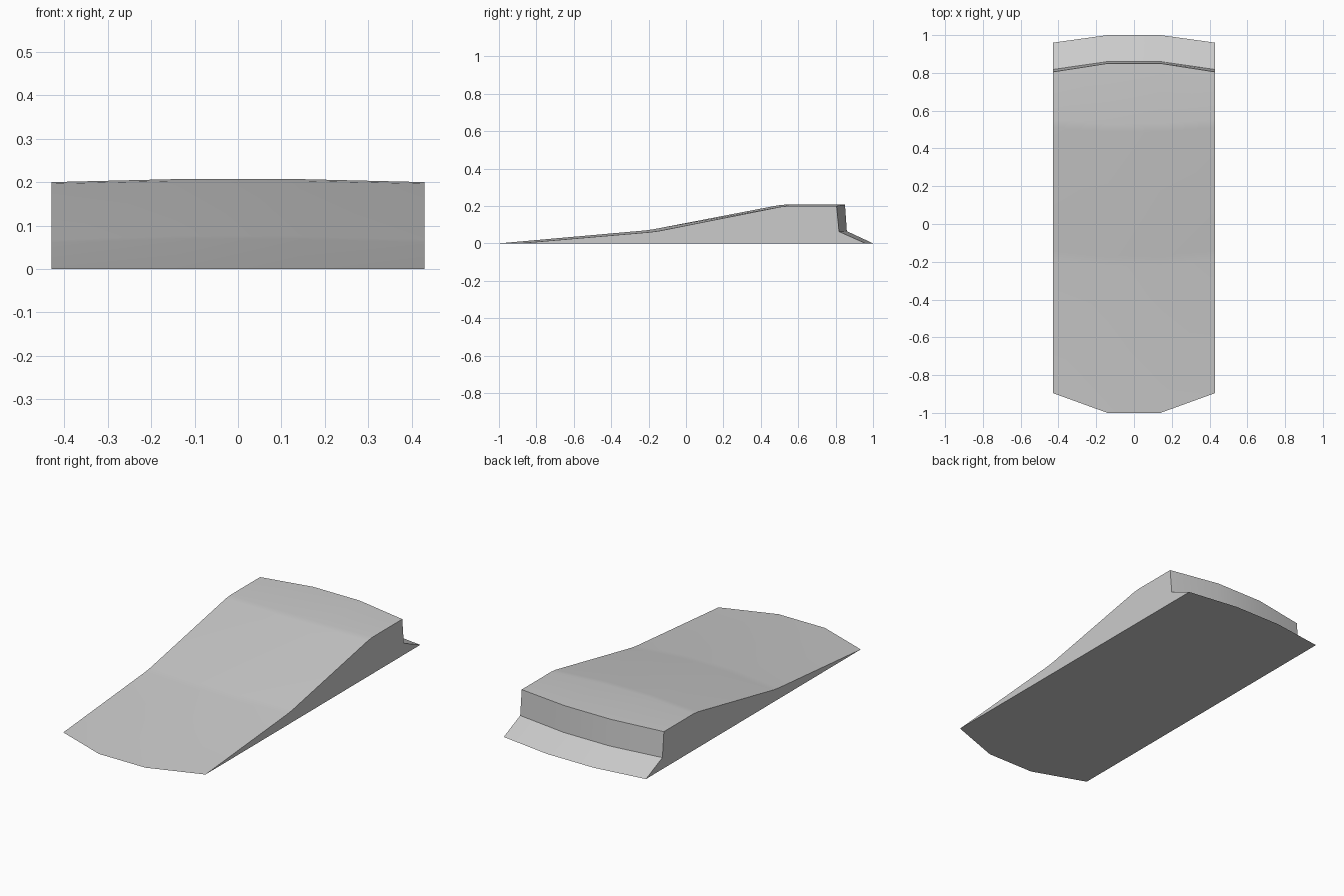
import bpy
import bmesh
from math import radians

cube = bpy.data.objects.get("Cube")
if cube:
    bpy.data.objects.remove(cube, do_unlink=True)

# Plain grey material
grey = bpy.data.materials.new("light grey")
grey.use_nodes = True
colour = (0.6, 0.6, 0.6, 1)
grey.diffuse_color = colour
grey.node_tree.nodes["Principled BSDF"].inputs["Base Color"].default_value = colour

# Side profiles (y, z): ramp toe, slope changes, flat top, rear step, rear lip
inner = [(-1, 0), (-0.22, 0.069), (-0.17, 0.076), (0.49, 0.203), (0.53, 0.207),
         (0.85, 0.207), (0.86, 0.065), (1, 0)]
outer = [(-0.895, 0), (-0.19, 0.06), (-0.14, 0.067), (0.51, 0.196), (0.55, 0.2),
         (0.805, 0.2), (0.818, 0.063), (0.96, 0)]
stations = [(-0.43, outer), (-0.14, inner), (0.14, inner), (0.43, outer)]

# Loft the profiles across the width
bm = bmesh.new()
rows = [[bm.verts.new((x, y, z)) for y, z in profile] for x, profile in stations]
for a, b in zip(rows, rows[1:]):
    for i in range(len(a)):
        j = (i + 1) % len(a)
        bm.faces.new((a[i], b[i], b[j], a[j]))

# Close both sides
for row in (rows[0], rows[-1]):
    bm.faces.new(row)
bmesh.ops.recalc_face_normals(bm, faces=bm.faces)

mesh = bpy.data.meshes.new("ramp")
bm.to_mesh(mesh)
bm.free()
mesh.materials.append(grey)
ramp = bpy.data.objects.new("ramp", mesh)
bpy.context.collection.objects.link(ramp)

# Smooth the gentle bends and keep the edges sharp
bpy.context.view_layer.objects.active = ramp
ramp.select_set(True)
bpy.ops.object.shade_smooth_by_angle(angle=radians(30))
